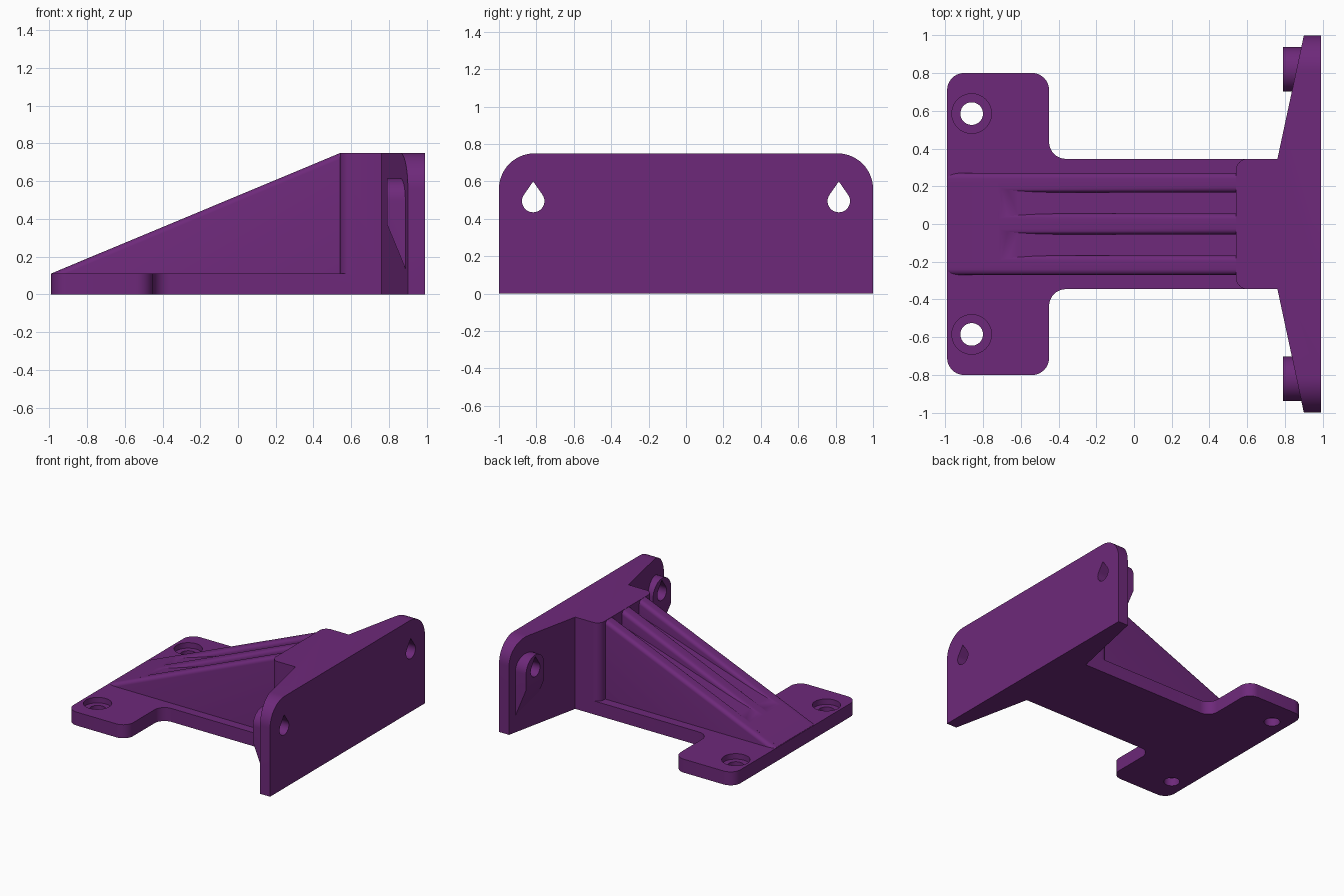
import bpy, bmesh, math
from mathutils import Vector

if "Cube" in bpy.data.objects:
    bpy.data.objects.remove(bpy.data.objects["Cube"])


def rounded(points, seg=10):
    """Outline from (u, v, radius) corners, convex or concave."""
    out = []
    for i, (u, v, r) in enumerate(points):
        p = Vector((u, v))
        if r == 0:
            out.append((u, v))
            continue
        a = (Vector(points[i - 1][:2]) - p).normalized()
        b = (Vector(points[(i + 1) % len(points)][:2]) - p).normalized()
        half = a.angle(b) / 2
        c = p + (a + b).normalized() * (r / math.sin(half))
        s = p + a * (r / math.tan(half)) - c
        e = p + b * (r / math.tan(half)) - c
        sweep = s.angle_signed(e)
        for k in range(seg + 1):
            t = -sweep * k / seg
            out.append((c.x + s.x * math.cos(t) - s.y * math.sin(t),
                        c.y + s.x * math.sin(t) + s.y * math.cos(t)))
    return out


def prism(name, pts, axis, lo, hi, bevel=0):
    """Extrude a 2D outline along an axis; optionally round its upper long edges."""
    place = {'x': lambda u, v, w: (w, u, v),
             'y': lambda u, v, w: (u, w, v),
             'z': lambda u, v, w: (u, v, w)}[axis]
    bm = bmesh.new()
    rings = [[bm.verts.new(place(u, v, w)) for u, v in pts] for w in (lo, hi)]
    bm.faces.new(rings[0])
    bm.faces.new(rings[1][::-1])
    n = len(pts)
    for i in range(n):
        j = (i + 1) % n
        bm.faces.new((rings[0][i], rings[0][j], rings[1][j], rings[1][i]))
    bmesh.ops.recalc_face_normals(bm, faces=bm.faces)
    if bevel:
        edges = [e for e in bm.edges
                 if all(v.co.z > 0.105 for v in e.verts)
                 and abs(e.verts[0].co.y - e.verts[1].co.y) < 1e-5]
        bmesh.ops.bevel(bm, geom=edges, offset=bevel, segments=6,
                        profile=0.5, affect='EDGES')
    me = bpy.data.meshes.new(name)
    bm.to_mesh(me)
    bm.free()
    ob = bpy.data.objects.new(name, me)
    bpy.context.collection.objects.link(ob)
    return ob


def combine(target, other, op):
    mod = target.modifiers.new(op, 'BOOLEAN')
    mod.operation, mod.object, mod.solver = op, other, 'EXACT'
    bpy.context.view_layer.objects.active = target
    bpy.ops.object.modifier_apply(modifier=mod.name)
    bpy.data.objects.remove(other)


def circle(cu, cv, r, n=40):
    return [(cu + r * math.cos(2 * math.pi * i / n),
             cv + r * math.sin(2 * math.pi * i / n)) for i in range(n)]


# T-shaped foot plate
half = [(-0.99, 0.80, 0.09), (-0.45, 0.80, 0.09), (-0.45, 0.345, 0.09), (0.65, 0.345, 0)]
bracket = prism("bracket", rounded(half + [(x, -y, r) for x, y, r in half[::-1]]),
                'z', 0, 0.11)

# Upright wall with tapered wings and a thick middle block
half = [(0.54, 0.345, 0.06), (0.76, 0.345, 0), (0.90, 1.0, 0), (0.99, 1.0, 0)]
wall = prism("wall", rounded(half + [(x, -y, r) for x, y, r in half[::-1]]),
             'z', 0, 0.75)
trim = prism("wall_trim", rounded([(-1.0, -0.1, 0), (1.0, -0.1, 0),
                                   (1.0, 0.75, 0.19), (-1.0, 0.75, 0.19)], 14),
             'x', 0.3, 1.2)
combine(wall, trim, 'INTERSECT')
combine(bracket, wall, 'UNION')

# Sloping core whose surface forms the groove floors
core = prism("core", [(-0.985, 0.05), (-0.985, 0.112), (-0.72, 0.223),
                      (0.62, 0.655), (0.62, 0.05)], 'y', -0.22, 0.22)
combine(bracket, core, 'UNION')

# Three sloping ribs with rounded tops
for y0, y1 in ((-0.27, -0.167), (-0.055, 0.055), (0.167, 0.27)):
    rib = prism("rib", [(-0.985, 0.05), (-0.985, 0.112), (0.54, 0.748),
                        (0.62, 0.748), (0.62, 0.05)], 'y', y0, y1, bevel=0.03)
    combine(bracket, rib, 'UNION')

for s in (-1, 1):
    # Screw boss on the wing, tapering away at the bottom
    cy, cz, r = s * 0.82, 0.497, 0.117
    boss = prism("boss", [(0.79, 0.70), (0.79, 0.37), (0.91, 0.08), (0.95, 0.08),
                          (0.95, 0.70)], 'y', cy - 0.2, cy + 0.2)
    arc = [(cy + r * math.cos(math.pi * i / 24), cz + r * math.sin(math.pi * i / 24))
           for i in range(25)]
    outline = prism("boss_outline", arc + [(cy - r, 0.0), (cy + r, 0.0)], 'x', 0.7, 1.1)
    combine(boss, outline, 'INTERSECT')
    combine(bracket, boss, 'UNION')

    # Teardrop hole through boss and wall
    hy, hr, gap = s * 0.817, 0.06, math.radians(35)
    drop = [(hy, 0.60)]
    for i in range(31):
        a = math.pi - gap + (math.pi + 2 * gap) * i / 30
        drop.append((hy + hr * math.cos(a), 0.495 + hr * math.sin(a)))
    combine(bracket, prism("wall_hole", drop, 'x', 0.6, 1.2), 'DIFFERENCE')

    # Counterbored hole in the foot
    combine(bracket, prism("foot_hole", circle(-0.86, s * 0.585, 0.06),
                           'z', -0.1, 0.3), 'DIFFERENCE')
    combine(bracket, prism("foot_counterbore", circle(-0.86, s * 0.585, 0.105),
                           'z', 0.065, 0.3), 'DIFFERENCE')

# Purple finish with crisp edges
mat = bpy.data.materials.new("purple")
mat.diffuse_color = (0.155, 0.022, 0.195, 1)
mat.use_nodes = True
mat.node_tree.nodes["Principled BSDF"].inputs["Base Color"].default_value = mat.diffuse_color
bracket.data.materials.clear()
bracket.data.materials.append(mat)
for p in bracket.data.polygons:
    p.material_index = 0
bpy.ops.object.select_all(action='DESELECT')
bracket.select_set(True)
bpy.context.view_layer.objects.active = bracket
bpy.ops.object.shade_smooth_by_angle(angle=math.radians(25))
